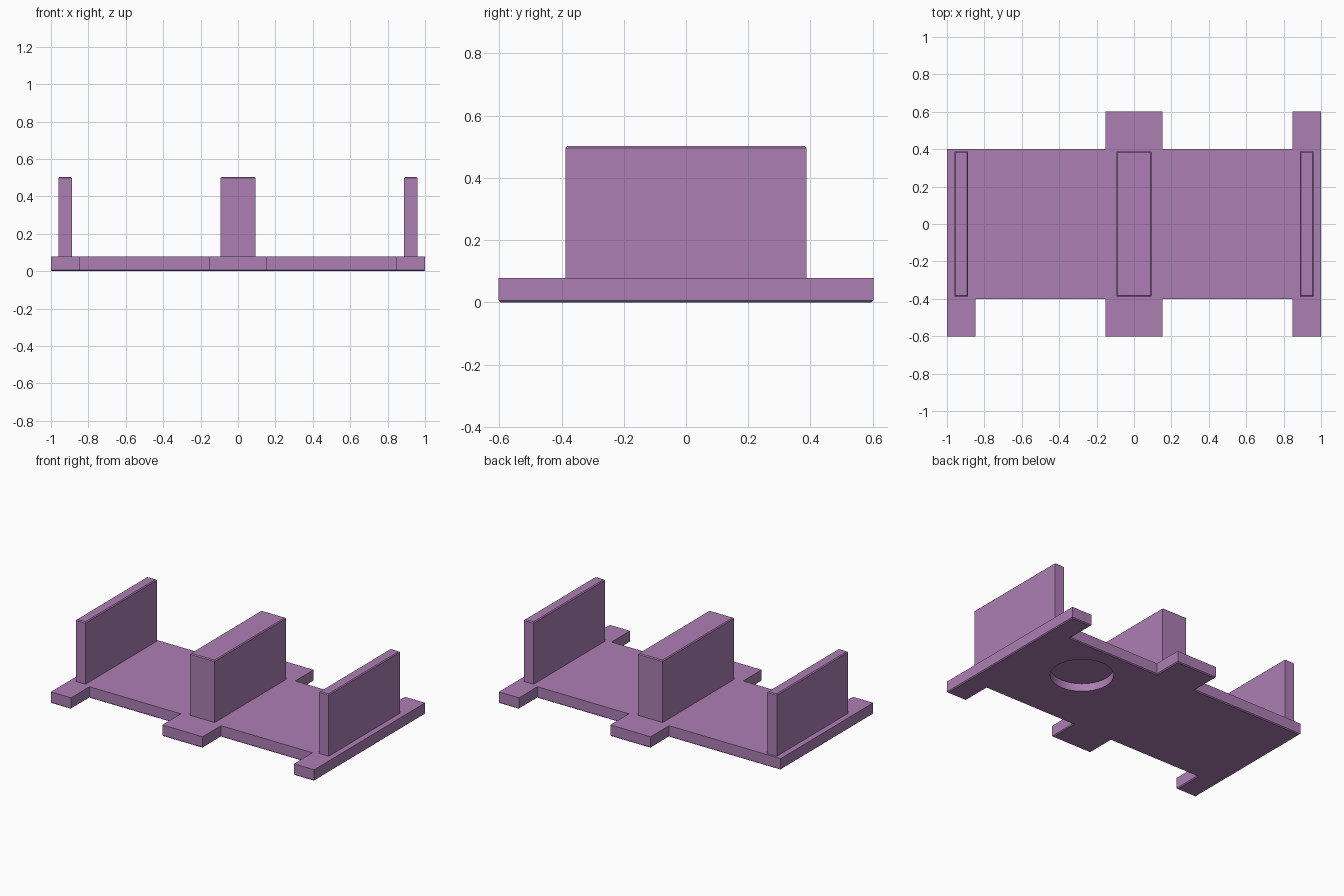
import bpy, bmesh

if "Cube" in bpy.data.objects:
    bpy.data.objects.remove(bpy.data.objects["Cube"])

purple = bpy.data.materials.new("purple")
purple.diffuse_color = (0.413, 0.209, 0.456, 1)
purple.use_nodes = True
purple.node_tree.nodes["Principled BSDF"].inputs["Base Color"].default_value = purple.diffuse_color

THICK, TOP, EDGE = 0.078, 0.503, 0.006


def prism(name, outline, z0, z1, bevel_z):
    """Extrude an outline from z0 to z1 and chamfer the edges lying at height bevel_z."""
    bm = bmesh.new()
    face = bm.faces.new([bm.verts.new((x, y, z0)) for x, y in outline])
    grown = bmesh.ops.extrude_face_region(bm, geom=[face])["geom"]
    bmesh.ops.translate(bm, vec=(0, 0, z1 - z0),
                        verts=[g for g in grown if isinstance(g, bmesh.types.BMVert)])
    bmesh.ops.recalc_face_normals(bm, faces=bm.faces)
    rim = [e for e in bm.edges if all(abs(v.co.z - bevel_z) < 1e-5 for v in e.verts)]
    bmesh.ops.bevel(bm, geom=rim, offset=EDGE, segments=1, affect='EDGES')
    mesh = bpy.data.meshes.new(name)
    bm.to_mesh(mesh)
    bm.free()
    mesh.materials.append(purple)
    obj = bpy.data.objects.new(name, mesh)
    bpy.context.collection.objects.link(obj)
    return obj


# Base plate with five tabs: three at the front, two at the back
S, T, C, E = 0.402, 0.602, 0.153, 0.847
base = prism("base_plate", [
    (-1, -T), (-E, -T), (-E, -S), (-C, -S), (-C, -T), (C, -T), (C, -S),
    (E, -S), (E, -T), (1, -T), (1, T), (E, T), (E, S), (C, S), (C, T),
    (-C, T), (-C, S), (-1, S)], 0, THICK, 0)

# Round blind pocket in the underside
DEPTH = 0.053
bpy.ops.mesh.primitive_cylinder_add(vertices=64, radius=0.196, depth=2 * DEPTH,
                                    location=(0.5, 0.097, 0))
cutter = bpy.context.object
cutter.name = "pocket_cutter"
cutter.hide_render = True
cutter.data.materials.append(purple)
cut = base.modifiers.new("pocket", 'BOOLEAN')
cut.operation, cut.solver, cut.object = 'DIFFERENCE', 'EXACT', cutter
bpy.context.view_layer.objects.active = base
bpy.ops.object.modifier_apply(modifier=cut.name)
bpy.data.objects.remove(cutter)

# Smooth the pocket wall, keep the plate edges crisp
bpy.ops.object.select_all(action='DESELECT')
base.select_set(True)
bpy.ops.object.shade_smooth_by_angle(angle=0.5)

# Three upright walls with chamfered top edges
Y = 0.387
for name, x0, x1 in (("left_wall", -0.961, -0.888),
                     ("centre_wall", -0.094, 0.094),
                     ("right_wall", 0.887, 0.96)):
    prism(name, [(x0, -Y), (x1, -Y), (x1, Y), (x0, Y)], THICK, TOP, TOP)
